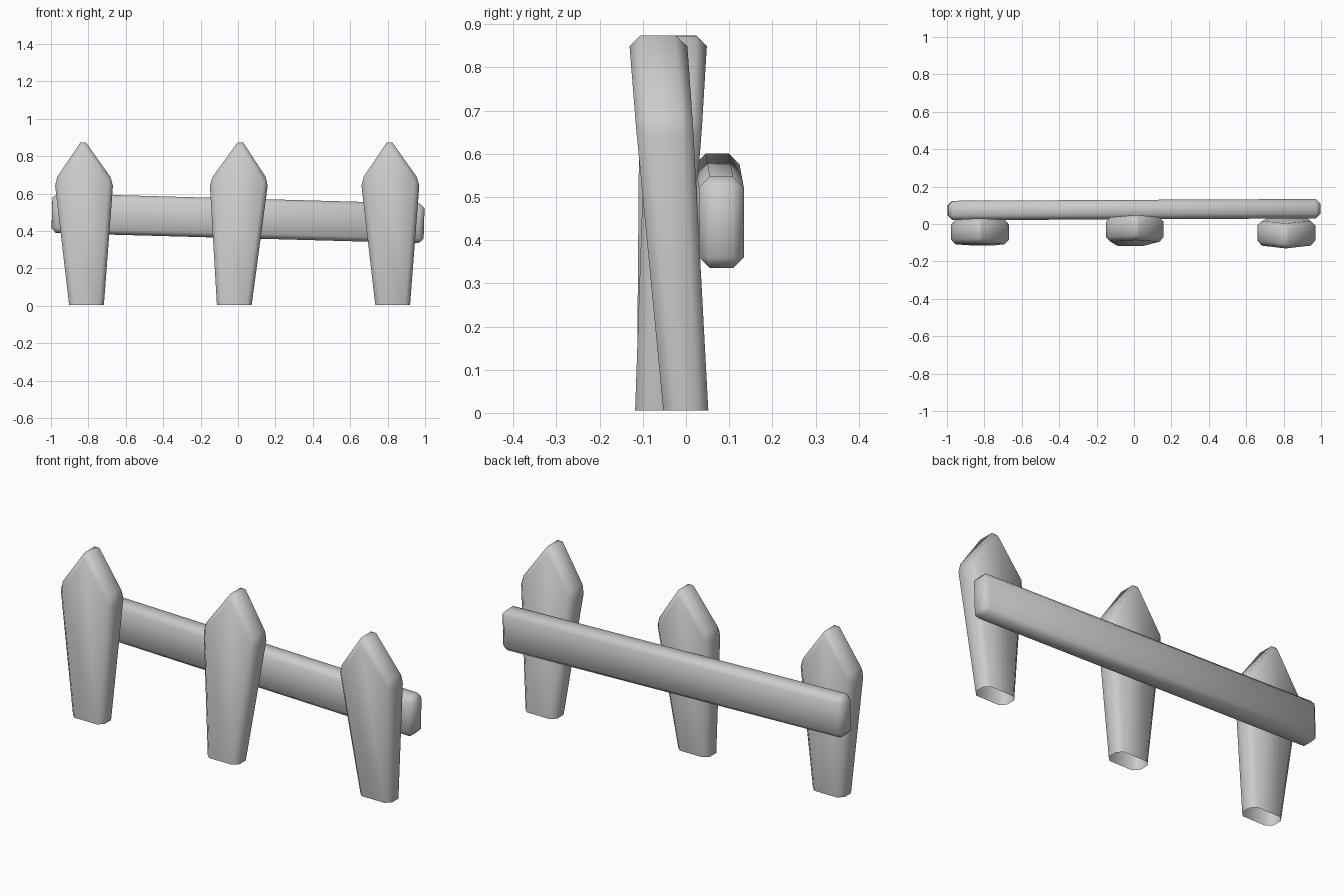
import bpy, bmesh
from mathutils import Vector

if "Cube" in bpy.data.objects:
    bpy.data.objects.remove(bpy.data.objects["Cube"])


def finish(name, bm):
    bmesh.ops.recalc_face_normals(bm, faces=bm.faces)
    mesh = bpy.data.meshes.new(name)
    bm.to_mesh(mesh)
    bm.free()
    for p in mesh.polygons:
        p.use_smooth = True
    obj = bpy.data.objects.new(name, mesh)
    bpy.context.collection.objects.link(obj)
    return obj


# Picket: pointed board, wider at the shoulders, leaning from base to tip, open underneath
def picket(name, base, tip):
    outline = [(-0.093, 0.005), (0.093, 0.005), (0.157, 0.668), (0, 0.895), (-0.157, 0.668)]
    base, tip = Vector(base), Vector(tip)
    bm = bmesh.new()
    rings = []
    for side in (-1, 1):
        ring = []
        for x, z in outline:
            t = z / 0.88
            c = base.lerp(tip, t)
            half = 0.052 + 0.015 * min(t / 0.76, 1)
            ring.append(bm.verts.new((c.x + x, c.y + side * half, z)))
        rings.append(ring)
    front, back = rings
    bm.faces.new(front)
    bm.faces.new(back[::-1])
    for i in range(5):
        j = (i + 1) % 5
        bm.faces.new((front[j], front[i], back[i], back[j]))
    edges = [e for e in bm.edges if max(v.co.z for v in e.verts) > 0.1]
    bmesh.ops.bevel(bm, geom=edges, offset=0.026, segments=1, affect='EDGES')
    bottom = [f for f in bm.faces if all(v.co.z < 0.02 for v in f.verts)]
    bmesh.ops.delete(bm, geom=bottom, context='FACES')
    return finish(name, bm)


picket("left_picket", (-0.81, -0.062), (-0.828, -0.036))
picket("middle_picket", (-0.02, -0.066), (0.013, -0.017))
picket("right_picket", (0.827, 0.0), (0.81, -0.066))

# Rail: chamfered bar behind the pickets, sloping slightly
bm = bmesh.new()
bmesh.ops.create_cube(bm, size=1)
for v in bm.verts:
    v.co = Vector((v.co.x * 1.99, v.co.y * 0.104, v.co.z * 0.212))
bmesh.ops.bevel(bm, geom=bm.edges[:], offset=0.025, segments=1, affect='EDGES')
rail = finish("rail", bm)
rail.location = (0, 0.077, 0.468)
rail.rotation_euler = (0, 0.0275, 0.005)
